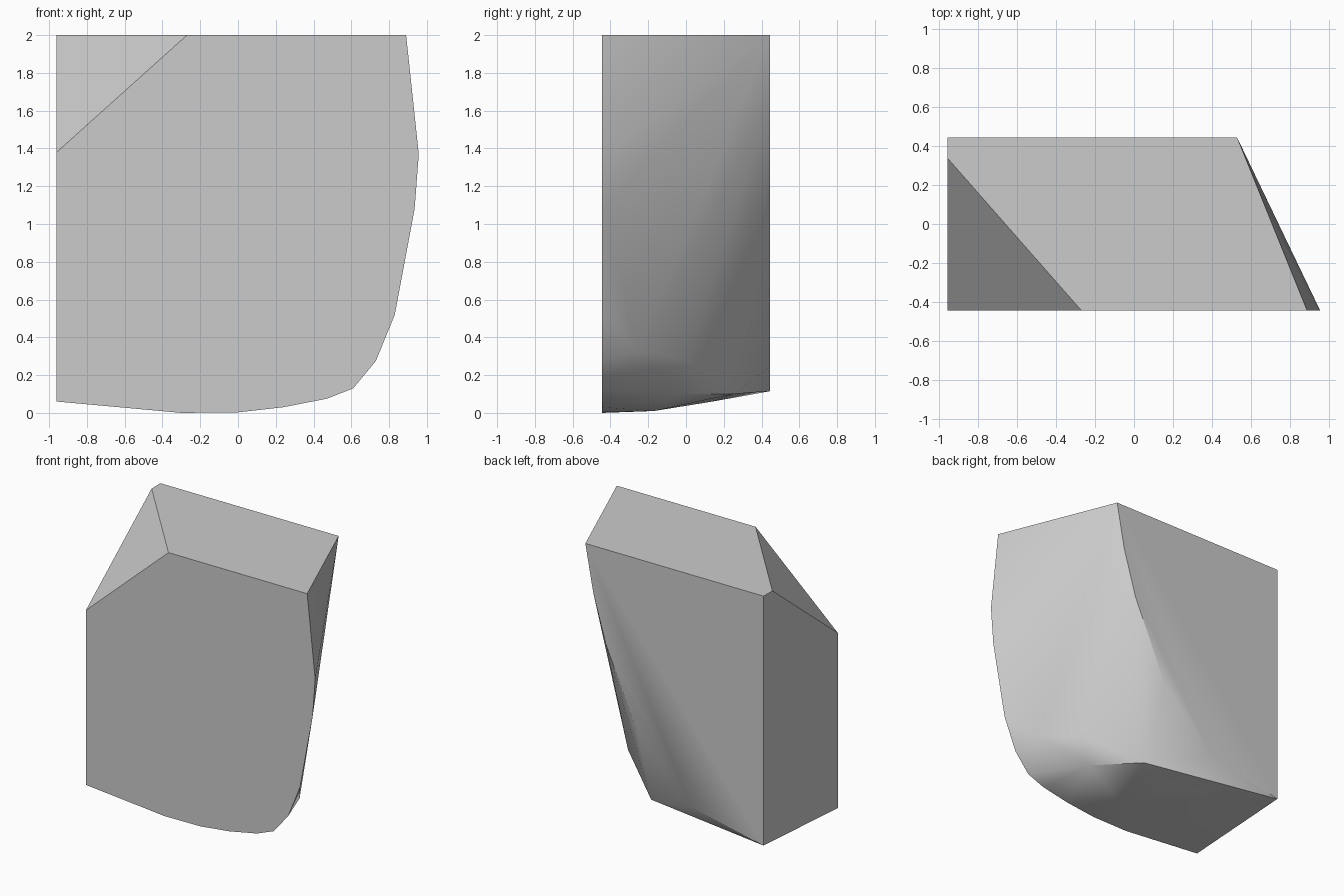
import bpy, bmesh, math

cube = bpy.data.objects.get("Cube")
if cube:
    bpy.data.objects.remove(cube, do_unlink=True)

# Stone colour
stone = bpy.data.materials.new("grey_stone")
stone.use_nodes = True
grey = (0.6, 0.6, 0.6, 1)
stone.diffuse_color = grey
stone.node_tree.nodes["Principled BSDF"].inputs["Base Color"].default_value = grey

FRONT, BACK, SIDE, TOP = -0.445, 0.445, -0.96, 2.0

# Front outline (x, z), from the cut corner clockwise
front = [(-0.27, TOP), (0.89, TOP), (0.957, 1.37), (0.935, 1.08), (0.83, 0.52),
         (0.73, 0.275), (0.61, 0.13), (0.47, 0.075), (0.24, 0.03), (0, 0.003),
         (-0.3, 0), (SIDE, 0.06), (SIDE, 1.38)]
# Back outline (x, z)
back = [(SIDE, TOP), (0.53, TOP), (0.465, 1.65), (0.36, 1.29), (0.26, 1.07),
        (0.09, 0.68), (-0.35, 0.245), (SIDE, 0.115)]
# Chamfer corner, then the worn lower edge and belly
loose = [(SIDE, 0.34, TOP), (0.69, -0.25, 0.325), (0.485, 0, 0.283),
         (0.39, -0.03, 0.1), (0.116, 0.25, 0.1), (0, -0.17, 0.01), (-0.3, 0.14, 0.06)]

points = [(x, FRONT, z) for x, z in front] + [(x, BACK, z) for x, z in back] + loose

# Wrap the points in a convex chunk and merge the flat cuts
bm = bmesh.new()
for p in points:
    bm.verts.new(p)
hull = bmesh.ops.convex_hull(bm, input=bm.verts[:])
unused = {g for g in hull["geom_interior"] + hull["geom_unused"]
          if isinstance(g, bmesh.types.BMVert)}
bmesh.ops.delete(bm, geom=list(unused), context='VERTS')
bmesh.ops.dissolve_limit(bm, angle_limit=math.radians(1),
                         verts=bm.verts[:], edges=bm.edges[:])
bmesh.ops.recalc_face_normals(bm, faces=bm.faces[:])

mesh = bpy.data.meshes.new("stone_chunk")
bm.to_mesh(mesh)
bm.free()
mesh.materials.append(stone)
chunk = bpy.data.objects.new("stone_chunk", mesh)
bpy.context.collection.objects.link(chunk)

# Soft worn side, crisp cuts
bpy.ops.object.select_all(action='DESELECT')
chunk.select_set(True)
bpy.context.view_layer.objects.active = chunk
bpy.ops.object.shade_smooth_by_angle(angle=math.radians(30))
